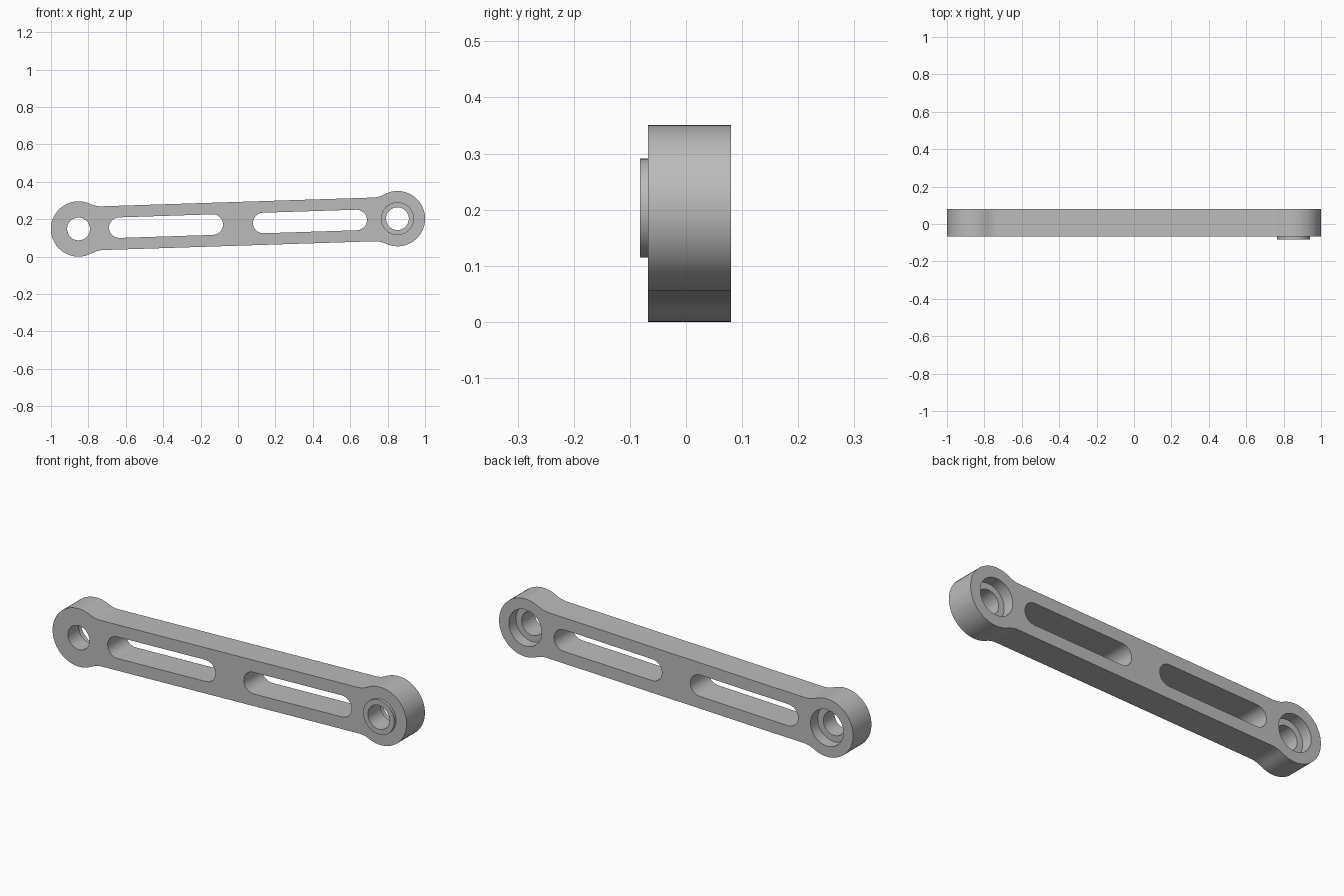
import bpy, bmesh
from math import sin, cos, pi, sqrt, atan2, radians

cube = bpy.data.objects.get("Cube")
if cube:
    bpy.data.objects.remove(cube, do_unlink=True)

FRONT, BACK = -0.068, 0.08        # faces of the arm along y
TILT = atan2(0.055, 1.705)        # slope of the arm
MID_Z = 0.1755                    # height of the arm's centre
PIVOT = 0.853                     # distance from centre to each eye
EYE_R, HALF_W, FILLET = 0.148, 0.117, 0.13

grey = bpy.data.materials.new("mid grey")
grey.use_nodes = True
colour = (0.5, 0.5, 0.5, 1)
grey.diffuse_color = colour
grey.node_tree.nodes["Principled BSDF"].inputs["Base Color"].default_value = colour


def arc(cx, cv, r, start, end, n):
    """Points on an arc, angles in radians."""
    return [(cx + r * cos(start + (end - start) * i / n),
             cv + r * sin(start + (end - start) * i / n)) for i in range(n + 1)]


def circle(cx, r, n=40):
    return arc(cx, 0, r, 0, 2 * pi, n)[:-1]


def slot(x0, x1, r):
    return arc(x1 - r, 0, r, -pi / 2, pi / 2, 12) + arc(x0 + r, 0, r, pi / 2, 3 * pi / 2, 12)


def prism(name, outlines, y0, y1):
    """Extrude outlines lying along the tilted arm between two y planes."""
    bm = bmesh.new()
    for pts in outlines:
        rings = [[bm.verts.new((u * cos(TILT) - v * sin(TILT), y,
                                MID_Z + u * sin(TILT) + v * cos(TILT))) for u, v in pts]
                 for y in (y0, y1)]
        bm.faces.new(rings[0])
        bm.faces.new(rings[1][::-1])
        for i in range(len(pts)):
            j = (i + 1) % len(pts)
            bm.faces.new((rings[0][j], rings[0][i], rings[1][i], rings[1][j]))
    bmesh.ops.recalc_face_normals(bm, faces=bm.faces)
    mesh = bpy.data.meshes.new(name)
    bm.to_mesh(mesh)
    bm.free()
    mesh.materials.append(grey)
    obj = bpy.data.objects.new(name, mesh)
    bpy.context.collection.objects.link(obj)
    return obj


def combine(target, tool, operation):
    """Apply a boolean and discard the tool."""
    bpy.context.view_layer.objects.active = target
    mod = target.modifiers.new(operation, "BOOLEAN")
    mod.operation, mod.object, mod.solver = operation, tool, "EXACT"
    bpy.ops.object.modifier_apply(modifier=mod.name)
    bpy.data.objects.remove(tool, do_unlink=True)


# Arm outline: round eyes blended into a straight bar by concave fillets
rise = HALF_W + FILLET
run = sqrt((EYE_R + FILLET) ** 2 - rise ** 2)
a = atan2(rise, -run)             # direction from right eye to its fillet centre
half = arc(PIVOT, 0, EYE_R, -a, a, 32)
half += arc(PIVOT - run, rise, FILLET, a - pi, -pi / 2, 6)[1:]
lower = [(u, -v) for u, v in half[33:]][::-1]
side = lower + half
arm = prism("link_arm", [side + [(-u, -v) for u, v in side]], FRONT, BACK)

# Raised collar on the front of the left eye
combine(arm, prism("collar", [circle(PIVOT, 0.088)], -0.082, 0), "UNION")

# Recesses in the back of both eyes
combine(arm, prism("recesses", [circle(s * PIVOT, 0.093) for s in (-1, 1)], 0.022, 0.2),
        "DIFFERENCE")

# Bolt holes and long slots right through
holes = [circle(s * PIVOT, 0.061, 32) for s in (-1, 1)]
slots = [slot(-0.69, -0.08, 0.055), slot(0.08, 0.69, 0.055)]
combine(arm, prism("through_cuts", holes + slots, -0.2, 0.2), "DIFFERENCE")

bpy.ops.object.select_all(action="DESELECT")
arm.select_set(True)
bpy.context.view_layer.objects.active = arm
bpy.ops.object.shade_smooth_by_angle(angle=radians(30))
